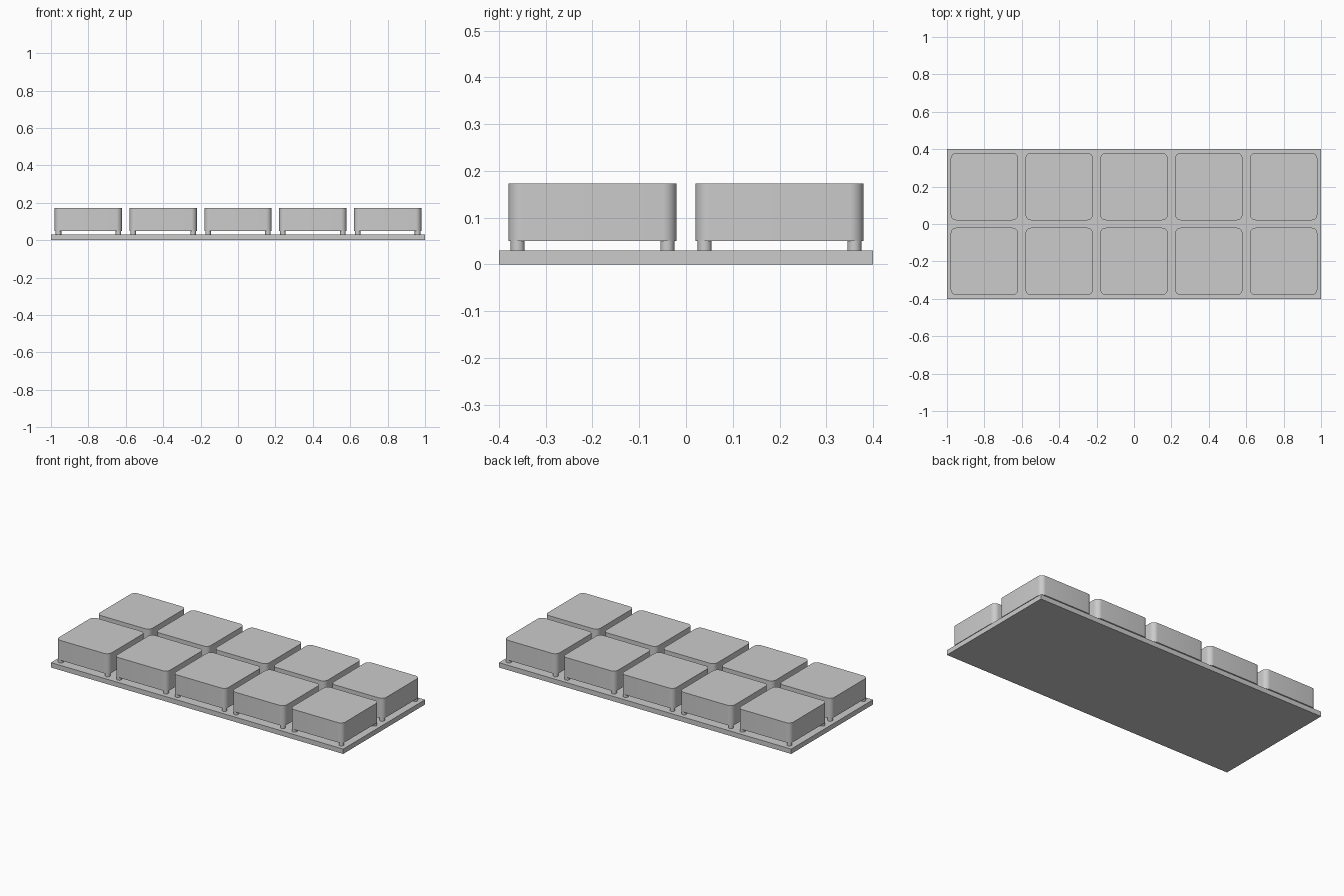
import bpy
import bmesh
import math

cube = bpy.data.objects.get("Cube")
if cube:
    bpy.data.objects.remove(cube, do_unlink=True)

grey = bpy.data.materials.new("light_grey")
grey.use_nodes = True
colour = (0.6, 0.6, 0.6, 1)
grey.diffuse_color = colour
grey.node_tree.nodes["Principled BSDF"].inputs["Base Color"].default_value = colour


def rounded_outline(half_x, half_y, radius, segments):
    """Points of a rounded rectangle, or a circle when radius equals the halves."""
    points = []
    for corner, (sx, sy) in enumerate([(1, 1), (-1, 1), (-1, -1), (1, -1)]):
        for i in range(segments + 1):
            a = math.pi / 2 * (corner + i / segments)
            points.append((sx * (half_x - radius) + radius * math.cos(a),
                           sy * (half_y - radius) + radius * math.sin(a)))
    return points


def prism(name, outline, x, y, bottom, top):
    """Extrude an outline upward into a closed solid."""
    bm = bmesh.new()
    base = bm.faces.new([bm.verts.new((px, py, 0)) for px, py in outline])
    extruded = bmesh.ops.extrude_face_region(bm, geom=[base], use_keep_orig=True)
    for item in extruded["geom"]:
        if isinstance(item, bmesh.types.BMVert):
            item.co.z = top - bottom
    bmesh.ops.remove_doubles(bm, verts=bm.verts, dist=0.00001)
    bmesh.ops.recalc_face_normals(bm, faces=bm.faces)
    mesh = bpy.data.meshes.new(name)
    bm.to_mesh(mesh)
    bm.free()
    mesh.materials.append(grey)
    obj = bpy.data.objects.new(name, mesh)
    obj.location = (x, y, bottom)
    bpy.context.collection.objects.link(obj)
    bpy.ops.object.select_all(action="DESELECT")
    obj.select_set(True)
    bpy.context.view_layer.objects.active = obj
    bpy.ops.object.shade_smooth_by_angle(angle=math.radians(30))
    return obj


PLATE_TOP, BLOCK_BOTTOM, BLOCK_TOP = 0.03, 0.05, 0.173
PITCH, LEG_OFFSET, LEG_RADIUS = 0.4, 0.16, 0.015

# Base plate
prism("base_plate", [(-1, -0.4), (1, -0.4), (1, 0.4), (-1, 0.4)], 0, 0, 0, PLATE_TOP)

# Two rows of five rounded blocks, each on four short round legs
block_outline = rounded_outline(0.18, 0.18, 0.03, 8)
leg_outline = rounded_outline(LEG_RADIUS, LEG_RADIUS, LEG_RADIUS, 6)
for row, y in (("front", -PITCH / 2), ("back", PITCH / 2)):
    for column in range(5):
        x = (column - 2) * PITCH
        prism(f"{row}_block_{column + 1}", block_outline, x, y, BLOCK_BOTTOM, BLOCK_TOP)
        for sx in (-1, 1):
            for sy in (-1, 1):
                prism(f"{row}_block_{column + 1}_leg", leg_outline,
                      x + sx * LEG_OFFSET, y + sy * LEG_OFFSET, PLATE_TOP, BLOCK_BOTTOM)
